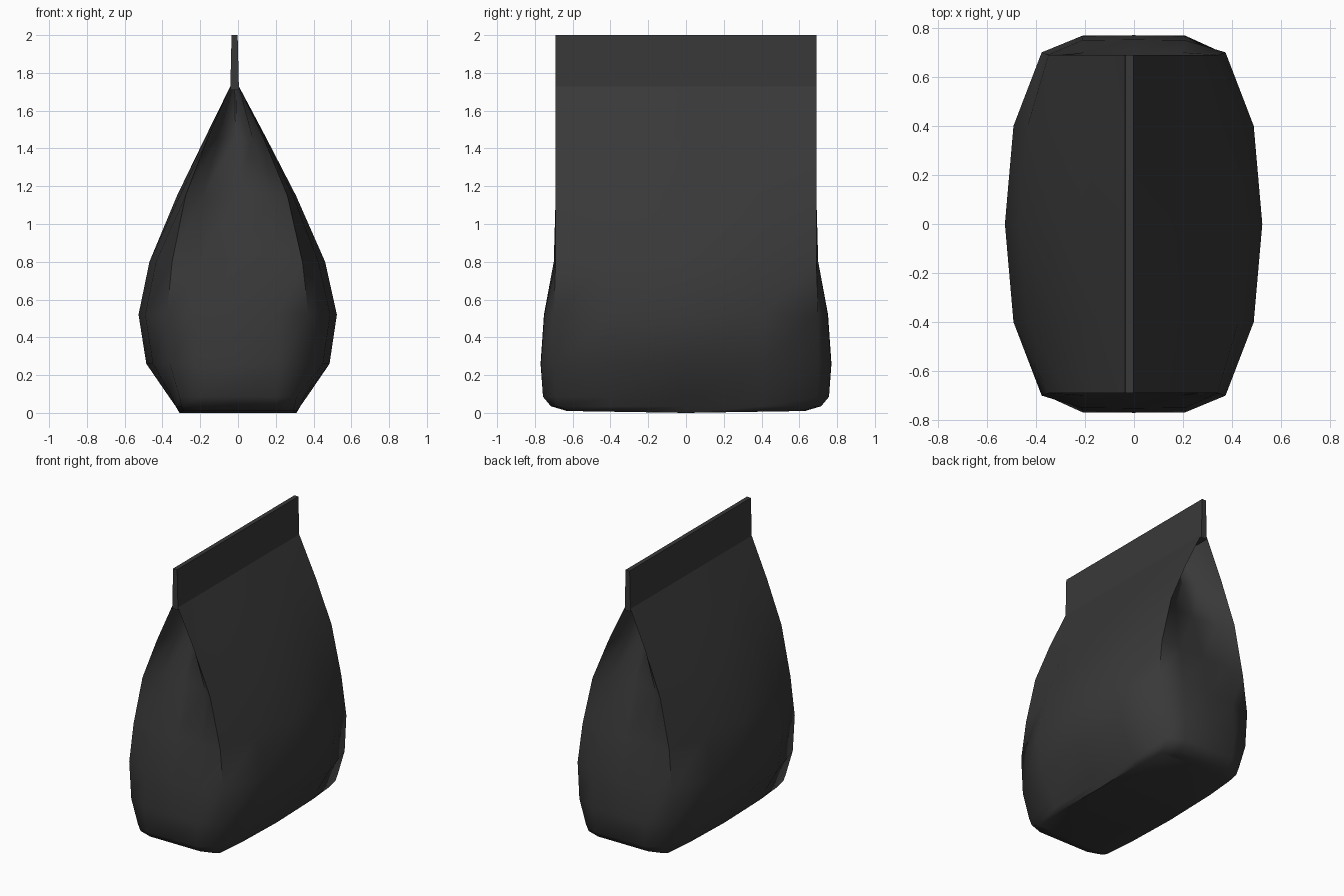
import bpy
import bmesh
import math

cube = bpy.data.objects.get("Cube")
if cube:
    bpy.data.objects.remove(cube, do_unlink=True)

charcoal = bpy.data.materials.new("charcoal foil")
charcoal.use_nodes = True
colour = (0.04, 0.04, 0.04, 1)
charcoal.diffuse_color = colour
charcoal.node_tree.nodes["Principled BSDF"].inputs["Base Color"].default_value = colour


def finish(bm, name, angle):
    bmesh.ops.recalc_face_normals(bm, faces=bm.faces)
    mesh = bpy.data.meshes.new(name)
    bm.to_mesh(mesh)
    bm.free()
    mesh.materials.append(charcoal)
    obj = bpy.data.objects.new(name, mesh)
    bpy.context.collection.objects.link(obj)
    bpy.ops.object.select_all(action='DESELECT')
    obj.select_set(True)
    bpy.context.view_layer.objects.active = obj
    bpy.ops.object.shade_smooth_by_angle(angle=math.radians(angle))
    return obj


def mirrored_ring(bm, z, quarter, shift):
    """Closed ring from one quarter running from the +x side to the +y end."""
    half = quarter + [(-x, y) for x, y in reversed(quarter[:-1])]
    ring = half + [(x, -y) for x, y in reversed(half[1:-1])]
    return [bm.verts.new((x + shift, y, z)) for x, y in ring]


# Bag body: height, side width, shoulder width, corner x/y, gusset x/y, gusset centre y
levels = [
    (0.01, 0.31, 0.31, 0.29, 0.62, 0.19, 0.63, 0.63),
    (0.035, 0.33, 0.33, 0.30, 0.68, 0.20, 0.715, 0.715),
    (0.085, 0.365, 0.35, 0.31, 0.695, 0.20, 0.757, 0.757),
    (0.26, 0.485, 0.45, 0.36, 0.70, 0.21, 0.768, 0.77),
    (0.52, 0.525, 0.49, 0.375, 0.70, 0.21, 0.75, 0.752),
    (0.80, 0.465, 0.43, 0.345, 0.69, 0.20, 0.70, 0.70),
    (1.15, 0.315, 0.30, 0.27, 0.69, 0.18, 0.62, 0.59),
    (1.45, 0.165, 0.16, 0.15, 0.69, 0.09, 0.54, 0.48),
    (1.73, 0.022, 0.022, 0.022, 0.69, 0.01, 0.46, 0.40),
]
bm = bmesh.new()
rings = []
for z, side, shoulder, cx, cy, gx, gy, gc in levels:
    quarter = [(side, 0), (shoulder, 0.4), (cx, cy), (gx, gy), (0, gc)]
    rings.append(mirrored_ring(bm, z, quarter, -0.018 * (z / 1.73) ** 2))
for low, high in zip(rings, rings[1:]):
    for i in range(len(low)):
        j = (i + 1) % len(low)
        bm.faces.new((low[i], low[j], high[j], high[i]))
bm.faces.new(rings[0])
bm.faces.new(rings[-1])
# Let the base sag to the ground along its middle
for v in rings[0]:
    if abs(v.co.y) < 0.1:
        v.co.z = 0
finish(bm, "bag_body", 55)

# Flat pressed seal along the top
bm = bmesh.new()
bmesh.ops.create_cube(bm, size=1)
for v in bm.verts:
    upper = v.co.z > 0
    v.co.x = math.copysign(0.016 if upper else 0.023, v.co.x) - 0.018
    v.co.y = math.copysign(0.69, v.co.y)
    v.co.z = 2.0 if upper else 1.71
finish(bm, "top_seal", 30)
